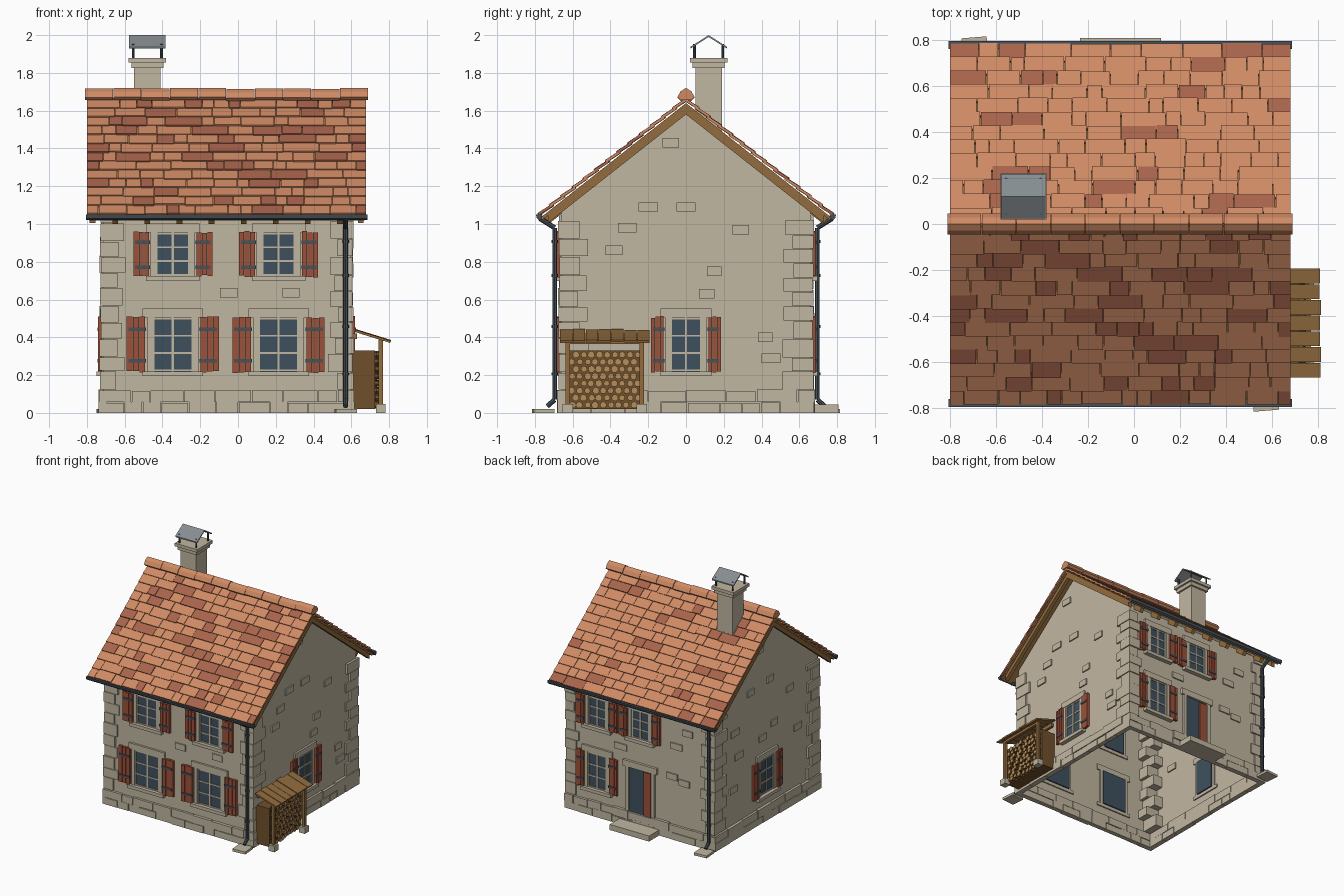
import bpy, bmesh, math, random
from mathutils import Matrix, Vector

random.seed(7)
rnd = random.uniform
if "Cube" in bpy.data.objects:
    bpy.data.objects.remove(bpy.data.objects["Cube"])

# Materials (display colours converted to linear)
COLOURS = {
    "stone": (193, 183, 161), "tile_light": (207, 138, 100), "tile_dark": (168, 100, 75),
    "shutter_red": (158, 80, 56), "wood": (146, 108, 62), "wood_dark": (112, 80, 44),
    "log_end": (184, 143, 90), "dark_metal": (72, 82, 90), "grey_metal": (134, 141, 145),
    "glass": (62, 80, 94)}
NAMES = list(COLOURS)


def linear(c):
    c /= 255
    return c / 12.92 if c <= 0.04045 else ((c + 0.055) / 1.055) ** 2.4


MATS = []
for name, rgb in COLOURS.items():
    m = bpy.data.materials.new(name)
    m.use_nodes = True
    col = [linear(c) for c in rgb] + [1]
    m.diffuse_color = col
    m.node_tree.nodes["Principled BSDF"].inputs["Base Color"].default_value = col
    MATS.append(m)


class Part:
    """Collects simple solids into one named object."""

    def __init__(self, name):
        self.name, self.bm = name, bmesh.new()

    def paint(self, verts, mat):
        faces = {f for v in verts for f in v.link_faces}
        for f in faces:
            f.material_index = NAMES.index(mat)
        return faces

    def box(self, c, s, mat, rot=None):
        mx = Matrix.Translation(c) @ (rot or Matrix()) @ Matrix.Diagonal((*s, 1))
        self.paint(bmesh.ops.create_cube(self.bm, size=1, matrix=mx)["verts"], mat)

    def span(self, lo, hi, mat):
        lo, hi = Vector(lo), Vector(hi)
        self.box((lo + hi) / 2, hi - lo, mat)

    def rod(self, a, b, r, mat, sides=8, end_mat=None):
        a, b = Vector(a), Vector(b)
        mx = Matrix.Translation((a + b) / 2) @ (b - a).to_track_quat("Z", "Y").to_matrix().to_4x4()
        geo = bmesh.ops.create_cone(self.bm, cap_ends=True, segments=sides, radius1=r,
                                    radius2=r, depth=(b - a).length, matrix=mx)
        for f in self.paint(geo["verts"], mat):
            if end_mat and len(f.verts) == sides:
                f.material_index = NAMES.index(end_mat)

    def prism(self, profile, x0, x1, mat):
        """Extrudes a (y, z) outline along x."""
        a = [self.bm.verts.new((x0, y, z)) for y, z in profile]
        b = [self.bm.verts.new((x1, y, z)) for y, z in profile]
        n = len(a)
        faces = [self.bm.faces.new(a), self.bm.faces.new(b)]
        for i in range(n):
            j = (i + 1) % n
            faces.append(self.bm.faces.new((a[i], a[j], b[j], b[i])))
        for f in faces:
            f.material_index = NAMES.index(mat)
        bmesh.ops.recalc_face_normals(self.bm, faces=faces)
        return faces

    def wall_box(self, wall, u, z, d, mat):
        """Box on a wall: ranges along it, upwards and outwards."""
        axis, pos, sign = WALLS[wall]
        out = sorted((pos + sign * d[0], pos + sign * d[1]))
        x, y = (u, out) if axis == "y" else (out, u)
        self.span((x[0], y[0], z[0]), (x[1], y[1], z[1]), mat)

    def done(self):
        me = bpy.data.meshes.new(self.name)
        self.bm.to_mesh(me)
        self.bm.free()
        for m in MATS:
            me.materials.append(m)
        ob = bpy.data.objects.new(self.name, me)
        bpy.context.collection.objects.link(ob)


X0, X1, Y = -0.715, 0.595, 0.66
WALLS = {"front": ("y", -Y, -1), "back": ("y", Y, 1), "right": ("x", X1, 1), "left": ("x", X0, -1)}
SLOPE = math.atan(0.787)
TAN, COS, SIN = 0.787, math.cos(SLOPE), math.sin(SLOPE)

# House shell, open underneath
p = Part("house_walls")
faces = p.prism([(-Y, 0), (Y, 0), (Y, 1.6 - TAN * Y), (0, 1.6), (-Y, 1.6 - TAN * Y)], X0, X1, "stone")
p.bm.faces.remove(min(faces, key=lambda f: f.calc_center_median().z))
p.done()

# Plinth courses
p = Part("plinth_stones")
for wall in WALLS:
    lo, hi = (X0, X1) if wall in ("front", "back") else (-Y, Y)
    for z0, z1 in ((0.0, 0.055), (0.058, 0.118)):
        u = lo - 0.02
        while u < hi:
            end = min(u + rnd(0.09, 0.22), hi + 0.02)
            if hi - end < 0.05:
                end = hi + 0.02
            p.wall_box(wall, (u, end - 0.004), (z0, z1 + rnd(-0.004, 0.008)), (-0.02, rnd(0.016, 0.024)), "stone")
            u = end
p.done()

# Corner quoins, alternating long and short
p = Part("corner_quoins")
for sx, x in ((-1, X0), (1, X1)):
    for sy in (-1, 1):
        z, k = 0.125, 0
        while z < 1.02:
            top = min(z + rnd(0.07, 0.1), 1.05)
            a, b = (0.11, 0.09) if k % 2 else (0.075, 0.14)
            out = rnd(0.01, 0.018)
            xs = sorted((x + sx * out, x - sx * (a + rnd(-0.01, 0.01))))
            ys = sorted((sy * (Y + out), sy * (Y - b + rnd(-0.01, 0.01))))
            p.span((xs[0], ys[0], z), (xs[1], ys[1], top - 0.004), "stone")
            z, k = top, k + 1
p.done()

# Scattered wall stones
STONES = {
    "front": [(0.28, 0.635), (-0.05, 0.635)],
    "back": [(-0.38, 0.75), (-0.48, 0.88), (-0.45, 0.47), (-0.34, 0.5), (0.12, 0.62)],
    "right": [(-0.08, 1.43), (-0.2, 1.09), (0, 1.09), (-0.31, 0.98), (-0.38, 0.86), (0.29, 0.97),
              (0.15, 0.75), (0.11, 0.63), (0.42, 0.4), (0.45, 0.29)],
    "left": [(0.08, 1.4), (0.2, 1.1), (-0.05, 1.12), (0.4, 0.85), (0.35, 0.65), (0.42, 0.4),
             (-0.3, 0.95), (-0.1, 0.75), (0.05, 0.68), (-0.4, 0.6)]}
p = Part("wall_stones")
for wall, spots in STONES.items():
    for u, z in spots:
        w = rnd(0.038, 0.055)
        p.wall_box(wall, (u - w, u + w), (z - 0.025, z + 0.025), (-0.01, 0.01), "stone")
p.done()


def window(name, wall, u, z0, z1, half, s0, s1):
    """Window with stone surround, glazing bars and a pair of shutters."""
    p = Part(name)
    p.wall_box(wall, (u - half, u + half), (z0, z1), (-0.02, 0.003), "glass")
    for s in (-1, 1):
        a, b = sorted((u + s * half, u + s * (half + 0.025)))
        p.wall_box(wall, (a, b), (z0, z1), (-0.01, 0.014), "stone")
        a, b = sorted((u + s * half, u + s * (half - 0.012)))
        p.wall_box(wall, (a, b), (z0, z1), (0, 0.009), "stone")
        # Shutter planks and straps
        w = (s1 - s0) / 3
        for i in range(3):
            a, b = sorted((u + s * (s0 + i * w), u + s * (s0 + (i + 1) * w - 0.003)))
            p.wall_box(wall, (a, b), (z0 + rnd(-0.008, 0.004), z1 + rnd(-0.004, 0.008)), (0.005, 0.025), "shutter_red")
        a, b = sorted((u + s * (s0 - 0.005), u + s * (s1 - 0.012)))
        for f in (0.2, 0.78):
            z = z0 + f * (z1 - z0)
            p.wall_box(wall, (a, b), (z - 0.009, z + 0.009), (0.02, 0.03), "dark_metal")
    p.wall_box(wall, (u - 0.006, u + 0.006), (z0, z1), (0, 0.009), "stone")
    for f in (0.02, 0.34, 0.66, 0.98):
        z = z0 + f * (z1 - z0)
        p.wall_box(wall, (u - half, u + half), (z - 0.005, z + 0.005), (0, 0.008), "stone")
    e = half + 0.05
    p.wall_box(wall, (u - e, u + e), (z1, z1 + 0.048), (-0.01, 0.016), "stone")
    p.wall_box(wall, (u - e, u + e), (z0 - 0.026, z0), (-0.01, 0.035), "stone")
    p.done()


for side, u in (("left", 0.215), ("right", -0.345)):
    window(f"front_upper_window_{side}", "front", u, 0.725, 0.955, 0.092, 0.125, 0.212)
    window(f"front_lower_window_{side}", "front", u, 0.22, 0.505, 0.11, 0.147, 0.247)
for side in ("right", "left"):
    window(f"{side}_side_window", side, 0, 0.22, 0.505, 0.085, 0.118, 0.188)
for side, u in (("left", 0.325), ("right", -0.06)):
    window(f"back_upper_window_{side}", "back", u, 0.725, 0.955, 0.08, 0.115, 0.187)
window("back_lower_window", "back", 0.325, 0.22, 0.505, 0.085, 0.115, 0.187)

# Back door with step
p = Part("back_door")
p.wall_box("back", (-0.16, 0.04), (0.05, 0.48), (-0.02, 0.003), "glass")
p.wall_box("back", (-0.155, -0.09), (0.05, 0.47), (0, 0.012), "shutter_red")
for a, b in ((-0.19, -0.16), (0.04, 0.07)):
    p.wall_box("back", (a, b), (0.04, 0.48), (-0.01, 0.018), "stone")
p.wall_box("back", (-0.21, 0.09), (0.48, 0.53), (-0.01, 0.02), "stone")
p.wall_box("back", (-0.235, 0.117), (0, 0.045), (-0.01, 0.148), "stone")
p.done()

# Roof deck, barge boards and rafter tails
p = Part("roof_timbers")


def chevron(x0, x1, top, low, reach):
    p.prism([(-reach, low - TAN * reach), (0, low), (reach, low - TAN * reach),
             (reach, top - TAN * reach), (0, top), (-reach, top - TAN * reach)], x0, x1, "wood")


chevron(-0.79, 0.67, 1.64, 1.62, 0.765)
chevron(-0.785, -0.755, 1.62, 1.58, 0.73)
chevron(0.635, 0.665, 1.62, 1.58, 0.73)
for i in range(8):
    for s in (-1, 1):
        y = s * 0.70
        p.box((-0.65 + i * 0.17, y, 1.598 - TAN * 0.70), (0.03, 0.1, 0.04), "wood", Matrix.Rotation(-s * SLOPE, 4, "X"))
p.done()

# Roof tiles in overlapping courses
p = Part("roof_tiles")
ROWS, STEP = 13, 0.0755
for s in (-1, 1):
    for row in range(ROWS):
        x = -0.8
        while x < 0.68:
            end = min(x + rnd(0.06, 0.2), 0.68)
            if 0.68 - end < 0.05:
                end = 0.68
            t = (row + 0.5) * STEP + rnd(-0.003, 0.004)
            p.box(((x + end) / 2, s * t * COS, 1.66 - t * SIN + rnd(-0.002, 0.002)),
                  (end - x - 0.003, 0.09, 0.014), "tile_dark" if random.random() < 0.22 else "tile_light",
                  Matrix.Rotation(-s * (SLOPE - 0.09), 4, "X"))
            x = end
p.done()

# Ridge tiles
p = Part("ridge_tiles")
for i in range(10):
    x, up = -0.81 + i * 0.15, rnd(-0.003, 0.003)
    prof = [(-0.045, 1.67), (-0.028, 1.7), (0, 1.718), (0.028, 1.7), (0.045, 1.67), (0.03, 1.655), (-0.03, 1.655)]
    p.prism([(y, z + up) for y, z in prof], x, min(x + 0.147, 0.69), "tile_light")
p.done()

# Gutters, downpipes and splash stones
p = Part("gutters_and_downpipes")
for s, x in ((-1, 0.57), (1, -0.69)):
    p.prism([(s * 0.76, 1.05), (s * 0.765, 1.03), (s * 0.778, 1.02), (s * 0.79, 1.03), (s * 0.795, 1.05)],
            -0.805, 0.685, "dark_metal")
    path = [(x, s * 0.775, 1.03), (x, s * 0.695, 0.98), (x, s * 0.695, 0.07), (x, s * 0.735, 0.035)]
    for a, b in zip(path, path[1:]):
        p.rod(a, b, 0.013, "dark_metal")
    for z in (0.2, 0.45, 0.72, 0.9):
        p.rod((x, s * 0.695, z), (x, s * 0.695, z + 0.014), 0.018, "dark_metal")
    p.box((x, s * 0.755, 0.01), (0.11, 0.11, 0.02), "stone", Matrix.Rotation(0.08, 4, "Z"))
p.done()

# Chimney with metal hood
p = Part("chimney")
cx, cy = -0.48, 0.12
p.span((cx - 0.07, cy - 0.07, 1.42), (cx + 0.07, cy + 0.07, 1.84), "stone")
p.span((cx - 0.085, cy - 0.085, 1.825), (cx + 0.085, cy + 0.085, 1.855), "stone")
p.span((cx - 0.1, cy - 0.1, 1.855), (cx + 0.1, cy + 0.1, 1.88), "stone")
for sx in (-1, 1):
    for sy in (-1, 1):
        p.rod((cx + sx * 0.075, cy + sy * 0.075, 1.87), (cx + sx * 0.075, cy + sy * 0.075, 1.952), 0.007, "dark_metal")
p.prism([(cy - 0.097, 1.928), (cy, 1.99), (cy + 0.097, 1.928), (cy + 0.097, 1.938), (cy, 2), (cy - 0.097, 1.938)],
        cx - 0.097, cx + 0.097, "grey_metal")
p.done()

# Firewood shelter
p = Part("firewood_shelter")
for y in (-0.625, -0.235):
    p.span((0.6, y - 0.01, 0.02), (0.725, y + 0.01, 0.33), "wood_dark")
    p.span((0.745, y - 0.012, 0.045), (0.767, y + 0.012, 0.385), "wood")
    p.span((0.73, y - 0.028, 0), (0.782, y + 0.028, 0.047), "stone")
p.span((0.6, -0.62, 0.02), (0.715, -0.24, 0.33), "wood_dark")
p.span((0.745, -0.635, 0.365), (0.767, -0.225, 0.39), "wood")
p.span((0.61, -0.635, 0.39), (0.63, -0.225, 0.42), "wood")
for i in range(7):
    y = -0.634 + i * 0.068
    p.box((0.713, y, 0.407 + rnd(-0.003, 0.003)), (0.195 + rnd(-0.006, 0.006), 0.064, 0.012), "wood",
          Matrix.Rotation(0.3, 4, "Y"))
p.done()

p = Part("firewood_logs")
for row in range(8):
    for i in range(9):
        y = -0.603 + i * 0.041 + (row % 2) * 0.02 + rnd(-0.003, 0.003)
        z = 0.042 + row * 0.038
        p.rod((0.62, y, z), (rnd(0.728, 0.748), y, z), rnd(0.016, 0.02), "wood_dark", 7, "log_end")
p.done()
